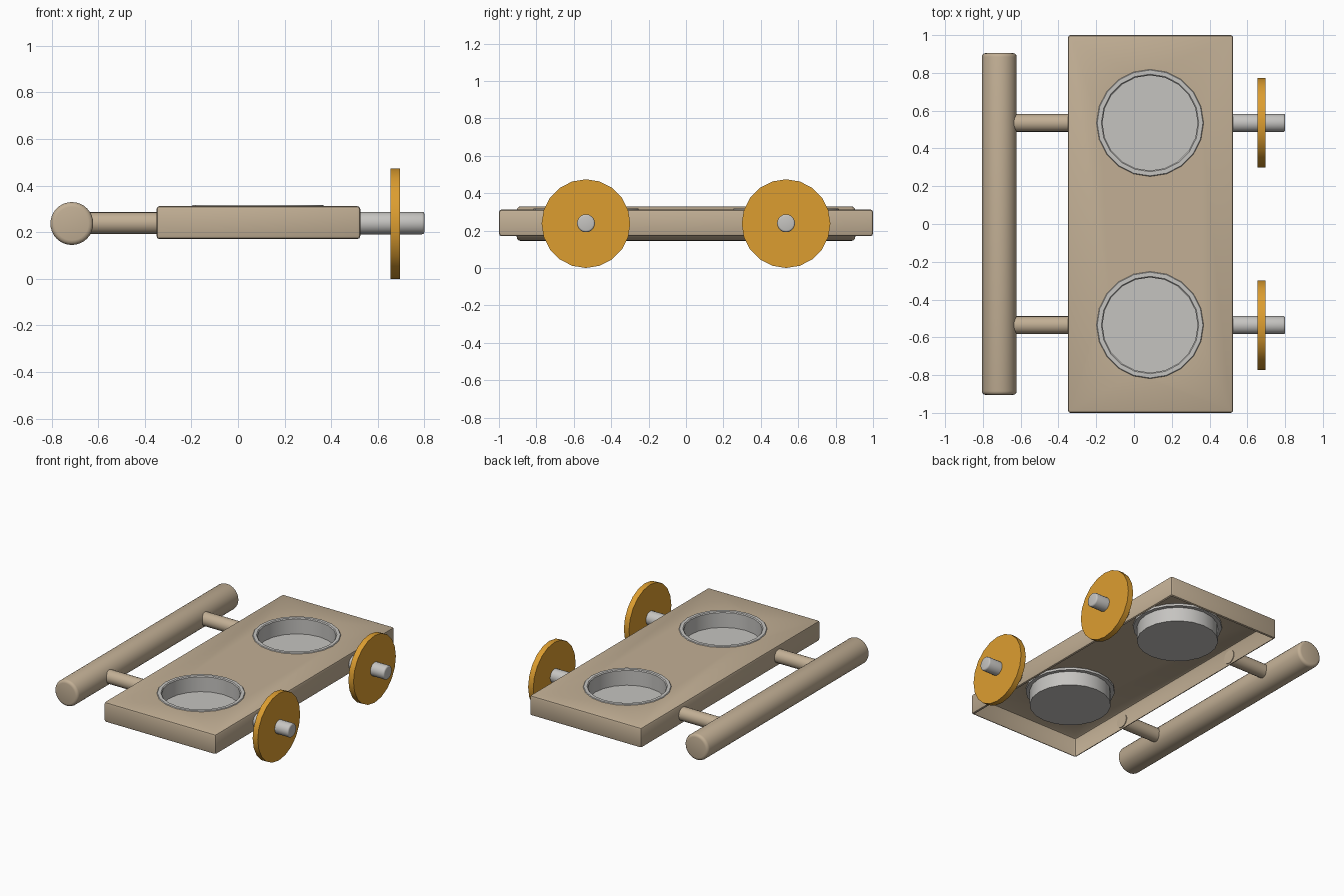
import bpy, bmesh, math
from mathutils import Matrix

if "Cube" in bpy.data.objects:
    bpy.data.objects.remove(bpy.data.objects["Cube"])

SIDES = 20
CUP_X, CUP_Y = 0.085, 0.535
AXIS_Z = 0.237


def material(name, rgb):
    m = bpy.data.materials.new(name)
    m.diffuse_color = (*rgb, 1)
    m.use_nodes = True
    m.node_tree.nodes["Principled BSDF"].inputs["Base Color"].default_value = m.diffuse_color
    return m


WOOD = material("tan wood", (0.54, 0.43, 0.30))
SILVER = material("silver", (0.56, 0.55, 0.53))
GOLD = material("golden orange", (0.72, 0.34, 0.03))


def finish(name, bm, mat):
    bmesh.ops.recalc_face_normals(bm, faces=bm.faces)
    mesh = bpy.data.meshes.new(name)
    bm.to_mesh(mesh)
    bm.free()
    mesh.materials.append(mat)
    ob = bpy.data.objects.new(name, mesh)
    bpy.context.collection.objects.link(ob)
    return ob


def smooth(ob, angle=35):
    bpy.ops.object.select_all(action='DESELECT')
    ob.select_set(True)
    bpy.context.view_layer.objects.active = ob
    bpy.ops.object.shade_smooth_by_angle(angle=math.radians(angle))


def rod(name, axis, start, end, center, r, mat, bevel=0.0, sides=SIDES):
    """Cylinder along x or y, with optional rounded end rims."""
    bm = bmesh.new()
    bmesh.ops.create_cone(bm, cap_ends=True, segments=sides, radius1=r,
                          radius2=r, depth=end - start)
    if bevel:
        rims = [e for e in bm.edges if abs(e.verts[0].co.z - e.verts[1].co.z) < 1e-5]
        bmesh.ops.bevel(bm, geom=rims, offset=bevel, segments=3, profile=0.5,
                        affect='EDGES')
    mid = (start + end) / 2
    if axis == 'X':
        turn, loc = Matrix.Rotation(math.pi / 2, 4, 'Y'), (mid, center[0], center[1])
    else:
        turn, loc = Matrix.Rotation(math.pi / 2, 4, 'X'), (center[0], mid, center[1])
    bm.transform(Matrix.Translation(loc) @ turn)
    ob = finish(name, bm, mat)
    smooth(ob)
    return ob


def lathe(name, profile, loc, mat):
    """Spin a closed (radius, z) profile around z."""
    bm = bmesh.new()
    verts = [bm.verts.new((r, 0, z)) for r, z in profile]
    edges = [bm.edges.new(p) for p in zip(verts, verts[1:])]
    bmesh.ops.spin(bm, geom=verts + edges, cent=(0, 0, 0), axis=(0, 0, 1),
                   angle=math.tau, steps=SIDES)
    bmesh.ops.remove_doubles(bm, verts=bm.verts, dist=1e-4)
    bm.transform(Matrix.Translation(loc))
    ob = finish(name, bm, mat)
    smooth(ob)
    return ob


# body: rounded box, pierced by the cup openings
bm = bmesh.new()
bmesh.ops.create_cube(bm, size=1)
bm.transform(Matrix.Translation((0.0875, 0, 0.241)) @ Matrix.Diagonal((0.875, 2, 0.142, 1)))
bmesh.ops.bevel(bm, geom=bm.edges[:], offset=0.014, segments=2, profile=0.5, affect='EDGES')
body = finish("body_tray", bm, WOOD)
for s in (-1, 1):
    bm = bmesh.new()
    bmesh.ops.create_cone(bm, cap_ends=True, segments=SIDES, radius1=0.272,
                          radius2=0.272, depth=1)
    bm.transform(Matrix.Translation((CUP_X, s * CUP_Y, 0.24)))
    cutter = finish("hole_cutter", bm, WOOD)
    cutter.hide_render = True
    bpy.context.view_layer.objects.active = body
    mod = body.modifiers.new("hole", 'BOOLEAN')
    mod.object, mod.operation, mod.solver = cutter, 'DIFFERENCE', 'EXACT'
    bpy.ops.object.modifier_apply(modifier=mod.name)
    bpy.data.objects.remove(cutter)

# leave the body as an open-bottomed shell
bm = bmesh.new()
bm.from_mesh(body.data)
bm.normal_update()
gone = []
for f in bm.faces:
    c = f.calc_center_median()
    in_hole = abs(f.normal.z) < 0.1 and math.hypot(c.x - CUP_X, abs(c.y) - CUP_Y) < 0.275
    if f.normal.z < -0.95 or in_hole:
        gone.append(f)
bmesh.ops.delete(bm, geom=gone, context='FACES')
bm.to_mesh(body.data)
bm.free()
smooth(body)

# handle bar along the left side
rod("handle_bar", 'Y', -0.905, 0.905, (-0.713, AXIS_Z), 0.092, WOOD, 0.02, 32)

# cups, handle rods, axles and wheels, one set per end
cup = [(0, 0.196), (0.26, 0.196), (0.26, 0.295), (0.285, 0.295), (0.285, 0.31),
       (0.28, 0.317), (0.258, 0.317), (0.252, 0.311), (0.252, 0.206), (0, 0.206)]
for side, s in (("front", -1), ("back", 1)):
    y = s * CUP_Y
    lathe(side + "_cup", cup, (CUP_X, y, 0), SILVER)
    rod(side + "_handle_rod", 'X', -0.70, -0.345, (y, AXIS_Z + 0.002), 0.047, WOOD)
    rod(side + "_axle", 'X', 0.515, 0.80, (y, AXIS_Z + 0.002), 0.048, SILVER, 0.01)
    rod(side + "_wheel", 'X', 0.655, 0.695, (y, AXIS_Z), 0.237, GOLD)
